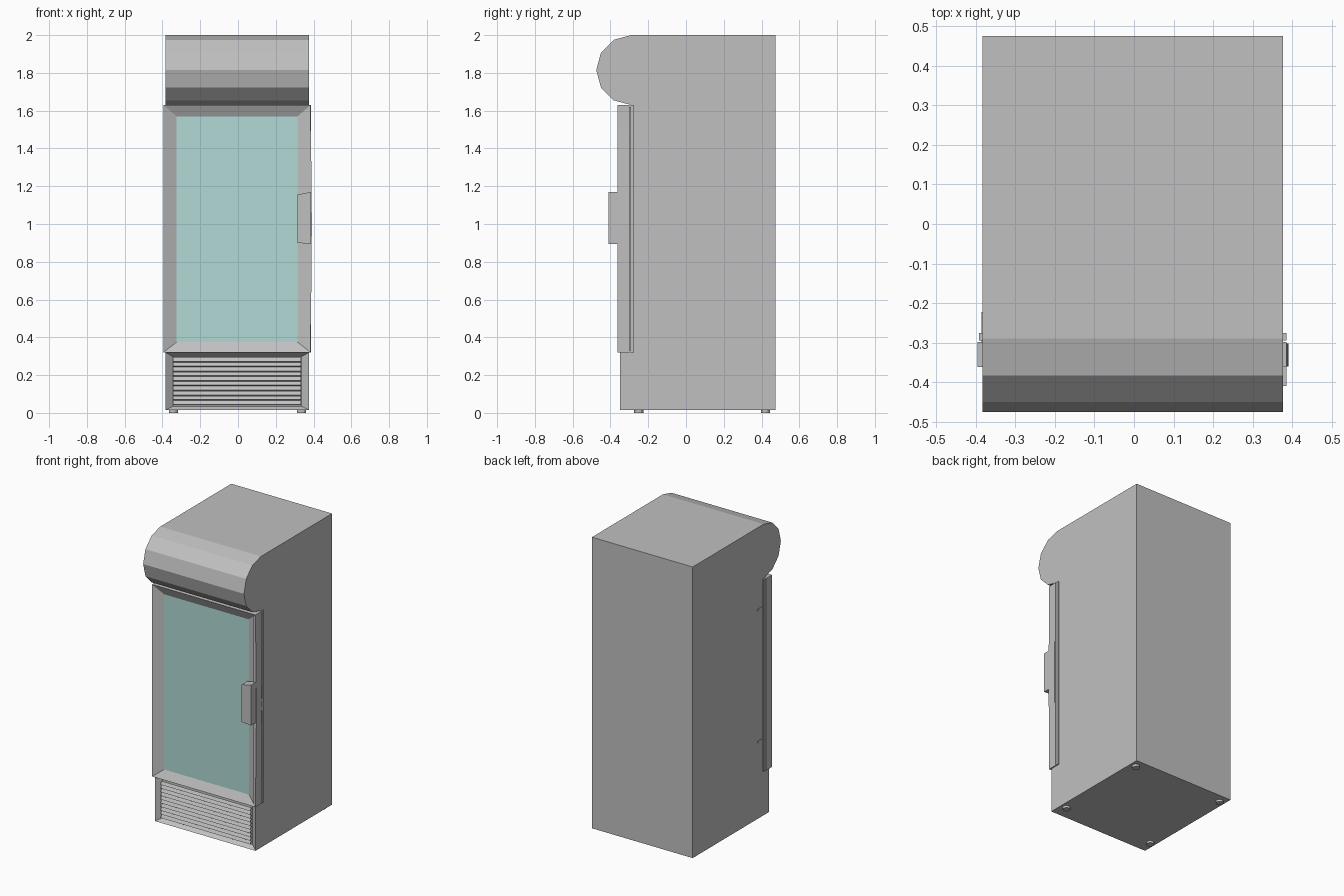
import bpy, bmesh, math
from mathutils import Matrix

if "Cube" in bpy.data.objects:
    bpy.data.objects.remove(bpy.data.objects["Cube"])


def material(name, rgb):
    m = bpy.data.materials.new(name)
    m.diffuse_color = (*rgb, 1)
    m.use_nodes = True
    m.node_tree.nodes["Principled BSDF"].inputs["Base Color"].default_value = m.diffuse_color
    return m


GREY = material("cabinet grey", (0.53, 0.53, 0.53))
GLASS = material("teal glass", (0.44, 0.70, 0.67))


def finish(name, bm, mats=(GREY,)):
    bmesh.ops.recalc_face_normals(bm, faces=bm.faces)
    me = bpy.data.meshes.new(name)
    bm.to_mesh(me)
    bm.free()
    for m in mats:
        me.materials.append(m)
    ob = bpy.data.objects.new(name, me)
    bpy.context.collection.objects.link(ob)
    return ob


def prism(points, offset):
    """Extrude a flat outline of 3D points by an offset."""
    bm = bmesh.new()
    f = bm.faces.new([bm.verts.new(p) for p in points])
    r = bmesh.ops.extrude_face_region(bm, geom=[f])
    bmesh.ops.translate(bm, vec=offset,
                        verts=[v for v in r["geom"] if isinstance(v, bmesh.types.BMVert)])
    bmesh.ops.recalc_face_normals(bm, faces=bm.faces)
    return bm


def box(x0, x1, y0, y1, z0, z1):
    return prism([(x0, y0, z0), (x1, y0, z0), (x1, y0, z1), (x0, y0, z1)], (0, y1 - y0, 0))


def recess(bm, front_y, zmax, x0, x1, z0, z1, depth):
    """Sink a rectangular panel into the front face lying at front_y."""
    f = next(f for f in bm.faces if f.normal.y < -0.9
             and abs(f.calc_center_median().y - front_y) < 1e-3
             and f.calc_center_median().z < zmax)
    c = f.calc_center_median().copy()
    bmesh.ops.inset_individual(bm, faces=[f], thickness=0.02)
    for v in f.verts:
        v.co = (x0 if v.co.x < c.x else x1, front_y + depth, z0 if v.co.z < c.z else z1)
    return f


# Cabinet: side profile with rounded canopy, door rebate and grille opening
XL, XR = -0.383, 0.377
profile = [(0.475, 0.015), (-0.35, 0.015), (-0.35, 0.32), (-0.28, 0.32), (-0.28, 1.63)]
for i in range(7):
    a = math.radians(30 * i)
    profile.append((-0.29 - 0.185 * math.sin(a), 1.815 - 0.185 * math.cos(a)))
profile.append((0.475, 2.0))
bm = prism([(XL, y, z) for y, z in profile], (XR - XL, 0, 0))
recess(bm, -0.35, 0.3, -0.345, 0.335, 0.035, 0.298, 0.03)
finish("cabinet", bm)

# Grille slats, tilted so they shed downward
for i in range(10):
    bm = box(-0.343, 0.333, -0.003, 0.003, -0.0115, 0.0115)
    bm.transform(Matrix.Translation((0, -0.337, 0.054 + i * 0.0252))
                 @ Matrix.Rotation(math.radians(-30), 4, 'X'))
    finish(f"grille_slat_{i + 1}", bm)

# Door frame with sunken glass pane
bm = box(-0.395, 0.385, -0.362, -0.298, 0.32, 1.63)
pane = recess(bm, -0.362, 3, -0.325, 0.315, 0.375, 1.57, 0.03)
pane.material_index = 1
finish("door", bm, (GREY, GLASS))

# Door backing plate
finish("door_gasket", box(-0.392, 0.386, -0.294, -0.275, 0.32, 1.63))
finish("door_core", box(-0.375, 0.368, -0.300, -0.279, 0.33, 1.62))

# Slightly bowed trim on the opening edge of the door
bow = [(0.383, 0.33), (0.388, 0.65), (0.391, 1.0), (0.388, 1.32), (0.383, 1.62)]
finish("door_edge_trim", prism([(0.37, -0.36, 0.33)] + [(x, -0.36, z) for x, z in bow]
                               + [(0.37, -0.36, 1.62)], (0, 0.058, 0)))

# Handle: block tapering toward the glass
finish("handle", prism([(0.315, -0.41, 0.90), (0.386, -0.41, 0.895),
                        (0.386, -0.41, 1.17), (0.315, -0.41, 1.155)], (0, 0.06, 0)))

# Hinge tabs on the left side
for n, z in (("upper", 1.44), ("lower", 0.54)):
    finish(f"{n}_hinge", box(-0.386, -0.38, -0.30, -0.222, z - 0.005, z + 0.005))

# Feet
for x in (-0.342, 0.337):
    for y in (-0.25, 0.42):
        bm = bmesh.new()
        bmesh.ops.create_cone(bm, cap_ends=True, segments=12, radius1=0.024, radius2=0.024,
                              depth=0.02, matrix=Matrix.Translation((x, y, 0.01)))
        finish("foot", bm)
